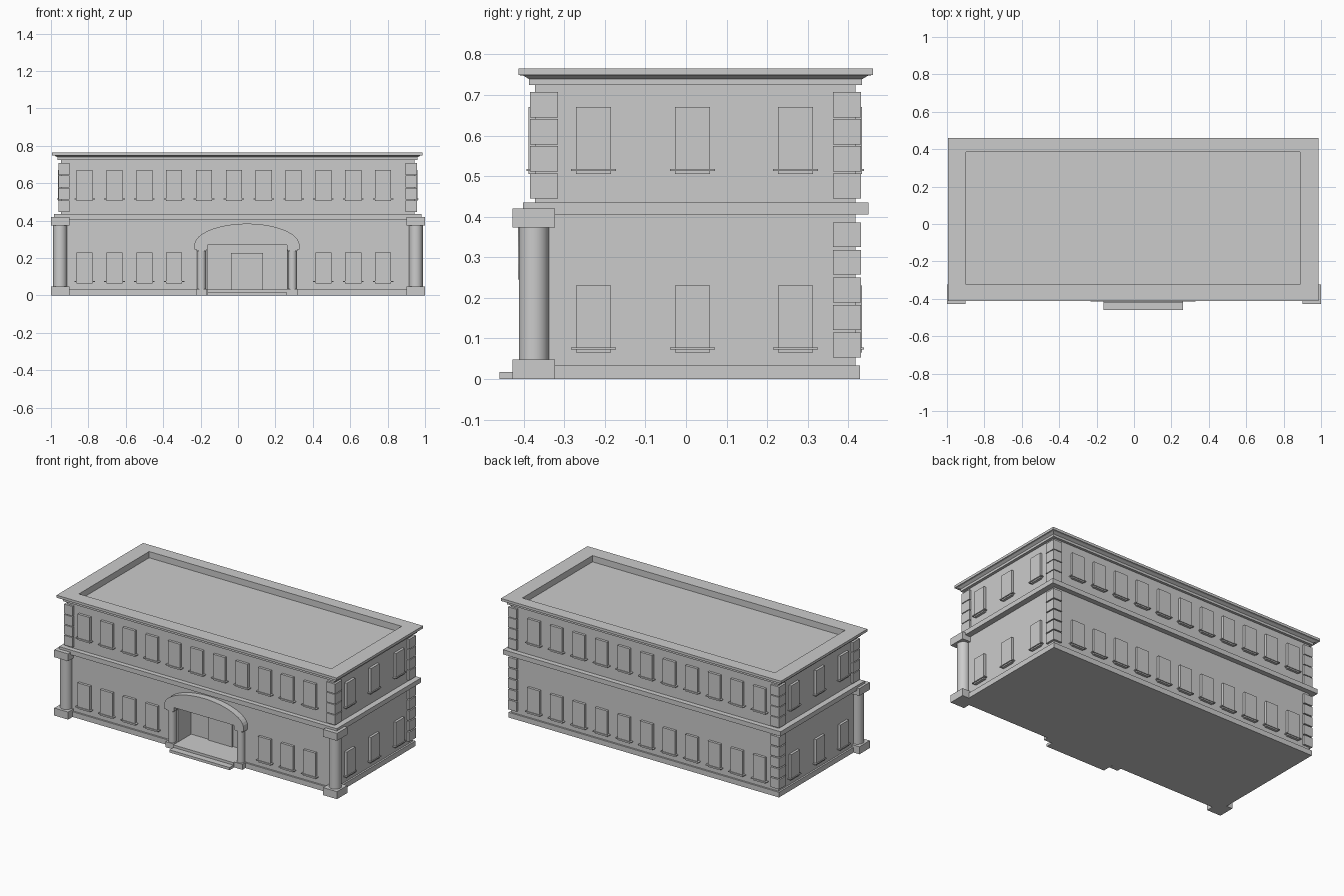
import bpy, bmesh, math

if "Cube" in bpy.data.objects:
    bpy.data.objects.remove(bpy.data.objects["Cube"])

# wall extents
WX0, WX1, WY0, WY1 = -0.947, 0.943, -0.372, 0.418
FLOOR = 0.033
DOORWAY = (-0.163, 0.262)


def finish(name, bm):
    bmesh.ops.recalc_face_normals(bm, faces=bm.faces)
    me = bpy.data.meshes.new(name)
    bm.to_mesh(me)
    bm.free()
    ob = bpy.data.objects.new(name, me)
    bpy.context.collection.objects.link(ob)
    return ob


def box(name, x0, x1, y0, y1, z0, z1):
    bm = bmesh.new()
    bmesh.ops.create_cube(bm, size=1)
    for v in bm.verts:
        v.co.x = x1 if v.co.x > 0 else x0
        v.co.y = y1 if v.co.y > 0 else y0
        v.co.z = z1 if v.co.z > 0 else z0
    return finish(name, bm)


def ring(name, rects):
    """Closed rectangular ring lofted through (x0, x1, y0, y1, z) outlines."""
    bm = bmesh.new()
    loops = [[bm.verts.new(p) for p in ((a, c, z), (b, c, z), (b, d, z), (a, d, z))]
             for a, b, c, d, z in rects]
    for i, lo in enumerate(loops):
        hi = loops[(i + 1) % len(loops)]
        for k in range(4):
            n = (k + 1) % 4
            bm.faces.new((lo[k], lo[n], hi[n], hi[k]))
    return finish(name, bm)


def column(name, x, y, r, z0, z1):
    bpy.ops.mesh.primitive_cylinder_add(vertices=32, radius=r, depth=z1 - z0,
                                        location=(x, y, (z0 + z1) / 2))
    bpy.context.object.name = name
    bpy.ops.object.shade_smooth_by_angle()


def window(name, axis, sign, pos, z):
    """Raised window panel with sill; axis is the wall normal."""
    wall = {('x', 1): WX1, ('x', -1): WX0, ('y', 1): WY1, ('y', -1): WY0}[axis, sign]
    for part, half, out, z0, z1 in (('panel', 0.043, 0.016, z, z + 0.165),
                                    ('sill', 0.055, 0.021, z + 0.008, z + 0.013)):
        n0, n1 = sorted((wall - sign * 0.01, wall + sign * out))
        a = (pos - half, pos + half)
        if axis == 'y':
            box(f"{name}_{part}", *a, n0, n1, z0, z1)
        else:
            box(f"{name}_{part}", n0, n1, *a, z0, z1)


# main body with recessed entrance
body = box("walls", WX0, WX1, WY0, WY1, 0, 0.725)
base = box("plinth", WX0 - 0.011, WX1 + 0.011, WY0 - 0.011, WY1 + 0.011, 0, FLOOR)
cut = box("entrance_cutter", *DOORWAY, -0.6, -0.24, FLOOR, 0.269)
cut.hide_render = True
cut.hide_viewport = True
mod = body.modifiers.new("entrance", 'BOOLEAN')
mod.object = cut
mod.solver = 'EXACT'
box("entrance_door", -0.037, 0.134, -0.25, -0.23, FLOOR, 0.228)

# belt course between storeys
box("belt_course", -0.984, 0.98, -0.402, 0.45, 0.405, 0.435)

# cornice and parapet ring around the sunken roof
inner = (-0.898, 0.888, -0.324, 0.385)
frieze = (-0.966, 0.961, -0.387, 0.434)
slab = (-0.994, 0.986, -0.413, 0.461)
ring("roof_cornice", [(*frieze, 0.724), (*frieze, 0.739),
                      (-0.981, 0.975, -0.401, 0.449, 0.748), (*slab, 0.749),
                      (*slab, 0.765), (*inner, 0.765), (*inner, 0.724)])

# corner quoins: upper storey on all corners, lower storey at the back
for sx in (0, 1):
    xs = (0.896, 0.957) if sx else (-0.961, -0.90)
    for back in (0, 1):
        ys = (0.362, 0.431) if back else (-0.385, -0.315)
        for i in range(4):
            box("upper_quoin", *xs, *ys, 0.445 + i * 0.0667, 0.507 + i * 0.0667)
        if back:
            for i in range(5):
                box("lower_quoin", *xs, *ys, 0.053 + i * 0.068, 0.114 + i * 0.068)

# windows on all four sides
for z, floor in ((0.065, "lower"), (0.505, "upper")):
    for i in range(11):
        x = -0.82 + i * 0.1596
        window(f"{floor}_back_window", 'y', 1, x, z)
        if floor == "upper" or i < 4 or i > 7:
            window(f"{floor}_front_window", 'y', -1, x, z)
    for y in (-0.228, 0.016, 0.27):
        window(f"{floor}_right_window", 'x', 1, y, z)
        window(f"{floor}_left_window", 'x', -1, y, z)

# front corner columns with square base and cap
for x in (-0.951, 0.951):
    column("corner_column", x, -0.375, 0.037, 0.04, 0.38)
    box("corner_column_base", x - 0.049, x + 0.049, -0.428, -0.323, 0, 0.048)
    box("corner_column_cap", x - 0.049, x + 0.049, -0.428, -0.323, 0.373, 0.42)

# arched entrance hood
cx, hw = 0.048, 0.281
pts = [(DOORWAY[1], 0.269), (DOORWAY[1], 0.245)]
pts += [(cx + hw, 0.245)]
for i in range(25):
    t = math.pi * i / 24
    pts.append((cx + hw * math.cos(t), 0.268 + 0.116 * math.sin(t)))
pts += [(cx - hw, 0.245), (DOORWAY[0], 0.245), (DOORWAY[0], 0.269)]
bm = bmesh.new()
face = bm.faces.new([bm.verts.new((x, -0.414, z)) for x, z in pts])
ext = bmesh.ops.extrude_face_region(bm, geom=[face])
for v in ext["geom"]:
    if isinstance(v, bmesh.types.BMVert):
        v.co.y = -0.365
finish("entrance_hood", bm)

# entrance columns
for x in (-0.195, 0.291):
    column("entrance_column", x, -0.385, 0.023, 0.03, 0.246)
    box("entrance_column_base", x - 0.029, x + 0.029, -0.413, -0.36, 0, 0.035)
    box("entrance_column_cap", x - 0.027, x + 0.027, -0.411, -0.36, 0.238, 0.247)

# entrance steps
box("lower_step", *DOORWAY, -0.46, -0.37, 0, 0.017)
box("upper_step", *DOORWAY, -0.42, -0.37, 0, FLOOR)
